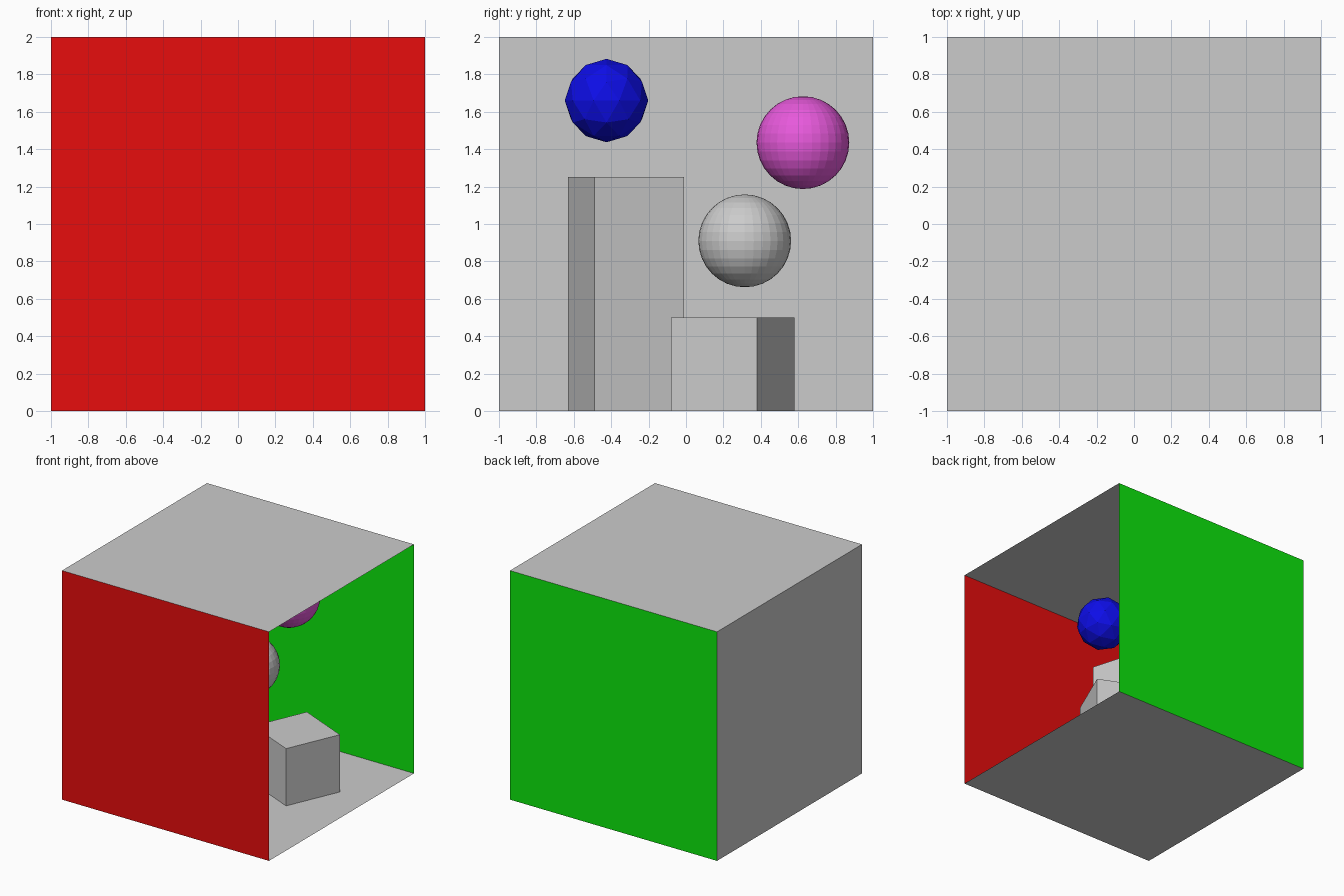
import bpy
from math import radians, pi

if "Cube" in bpy.data.objects:
    bpy.data.objects.remove(bpy.data.objects["Cube"])


def material(name, rgb):
    mat = bpy.data.materials.new(name)
    mat.diffuse_color = (*rgb, 1)
    mat.use_nodes = True
    mat.node_tree.nodes["Principled BSDF"].inputs["Base Color"].default_value = mat.diffuse_color
    return mat


RED = material("red", (0.8, 0.004, 0.004))
GREEN = material("green", (0.004, 0.8, 0.004))
BLUE = material("blue", (0.004, 0.004, 0.8))
PINK = material("pink", (0.8, 0.1, 0.71))


def finish(name, mat=None):
    obj = bpy.context.object
    obj.name = name
    if mat:
        obj.data.materials.append(mat)


def wall(name, loc, rot, mat=None):
    bpy.ops.mesh.primitive_plane_add(size=2, location=loc, rotation=rot)
    bpy.ops.object.transform_apply(location=False, rotation=True, scale=False)
    finish(name, mat)


def block(name, x, y, height, angle, side=0.5):
    bpy.ops.mesh.primitive_cube_add(
        size=1, location=(x, y, height / 2), rotation=(0, 0, radians(angle)))
    bpy.context.object.scale = (side, side, height)
    finish(name)


# Room: five single-sheet walls facing inward, open towards +x
wall("floor", (0, 0, 0), (0, 0, 0))
wall("ceiling", (0, 0, 2), (pi, 0, 0))
wall("back_wall", (-1, 0, 1), (0, pi / 2, 0))
wall("red_wall", (0, -1, 1), (-pi / 2, 0, 0), RED)
wall("green_wall", (0, 1, 1), (pi / 2, 0, 0), GREEN)

# Turned blocks standing on the floor
block("tall_block", -0.275, -0.32, 1.25, 16.3)
block("short_block", 0.39, 0.25, 0.5, -23.5)

# Floating faceted balls
for name, loc, mat in (("grey_ball", (-0.117, 0.314, 0.91), None),
                       ("pink_ball", (0.055, 0.625, 1.435), PINK)):
    bpy.ops.mesh.primitive_uv_sphere_add(
        segments=32, ring_count=16, radius=0.248, location=loc)
    finish(name, mat)

bpy.ops.mesh.primitive_ico_sphere_add(
    subdivisions=2, radius=0.223, location=(-0.022, -0.425, 1.66))
finish("blue_ball", BLUE)
